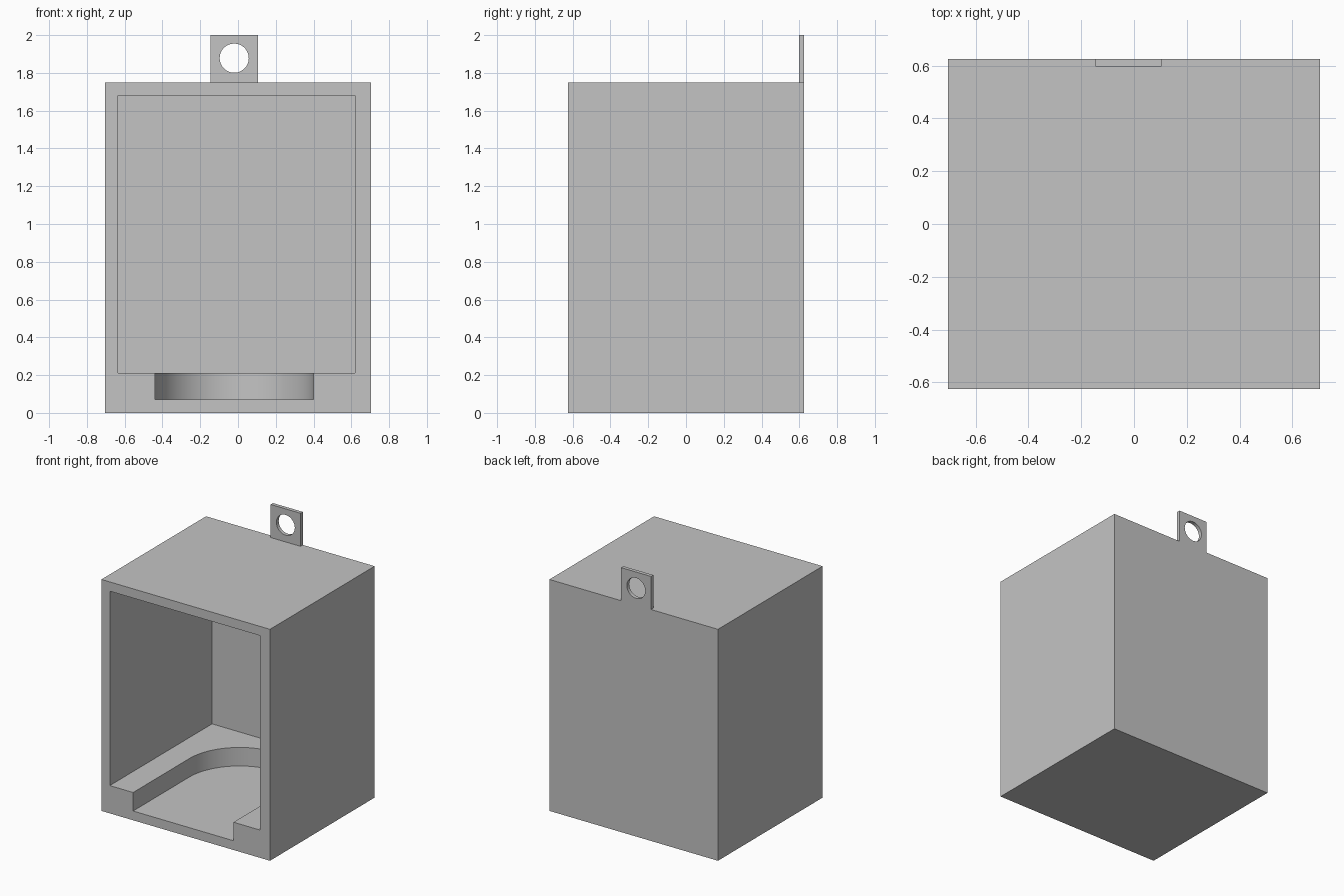
import bpy
import bmesh
import math
from mathutils import Vector

cube = bpy.data.objects.get("Cube")
if cube:
    bpy.data.objects.remove(cube, do_unlink=True)

GREY = (0.55, 0.55, 0.55, 1.0)
grey = bpy.data.materials.new("plain grey")
grey.use_nodes = True
grey.diffuse_color = GREY
grey.node_tree.nodes["Principled BSDF"].inputs["Base Color"].default_value = GREY


def extrude(name, outline, offset):
    """Solid made by sweeping a closed outline along an offset."""
    bm = bmesh.new()
    face = bm.faces.new([bm.verts.new(p) for p in outline])
    swept = bmesh.ops.extrude_face_region(bm, geom=[face])["geom"]
    bmesh.ops.translate(bm, vec=Vector(offset),
                        verts=[v for v in swept if isinstance(v, bmesh.types.BMVert)])
    bmesh.ops.recalc_face_normals(bm, faces=bm.faces)
    mesh = bpy.data.meshes.new(name)
    bm.to_mesh(mesh)
    bm.free()
    mesh.materials.append(grey)
    obj = bpy.data.objects.new(name, mesh)
    bpy.context.collection.objects.link(obj)
    return obj


def box(name, x0, x1, y0, y1, z0, z1):
    outline = [(x0, y0, z0), (x1, y0, z0), (x1, y1, z0), (x0, y1, z0)]
    return extrude(name, outline, (0, 0, z1 - z0))


def activate(obj):
    bpy.ops.object.select_all(action='DESELECT')
    obj.select_set(True)
    bpy.context.view_layer.objects.active = obj


def cut(target, cutter):
    """Subtract the cutter, then remove it."""
    cutter.hide_render = True
    mod = target.modifiers.new("cut", 'BOOLEAN')
    mod.operation = 'DIFFERENCE'
    mod.solver = 'EXACT'
    mod.object = cutter
    activate(target)
    bpy.ops.object.modifier_apply(modifier=mod.name)
    bpy.data.objects.remove(cutter, do_unlink=True)


WIDTH, FRONT, BACK, TOP = 0.705, -0.625, 0.625, 1.75
WALL_Y = 0.597          # inner face of the thin back wall
MID = -0.02             # centre line of the recess and tab

# Housing with an open front
housing = box("housing", -WIDTH, WIDTH, FRONT, BACK, 0, TOP)
cut(housing, box("cavity_cutter", -0.635, 0.62, FRONT - 0.1, WALL_Y, 0.21, 1.68))

# U-shaped recess in the floor, open to the front
R, ARC_Y, FLOOR = 0.42, 0.048, 0.07
STEPS = 48
u_shape = [(MID - R, FRONT - 0.1, FLOOR), (MID + R, FRONT - 0.1, FLOOR)]
for i in range(STEPS + 1):
    a = math.pi * i / STEPS
    u_shape.append((MID + R * math.cos(a), ARC_Y + R * math.sin(a), FLOOR))
cut(housing, extrude("recess_cutter", u_shape, (0, 0, 0.3)))

# Hanging tab with a round hole
tab = box("hanging_tab", MID - 0.125, MID + 0.125, WALL_Y, BACK, TOP, 2.0)
hole = [(MID + 0.077 * math.cos(math.tau * i / STEPS), WALL_Y - 0.1,
         1.878 + 0.077 * math.sin(math.tau * i / STEPS)) for i in range(STEPS)]
cut(tab, extrude("hole_cutter", hole, (0, 0.3, 0)))

for part in (housing, tab):
    activate(part)
    bpy.ops.object.shade_smooth_by_angle(angle=math.radians(30))
